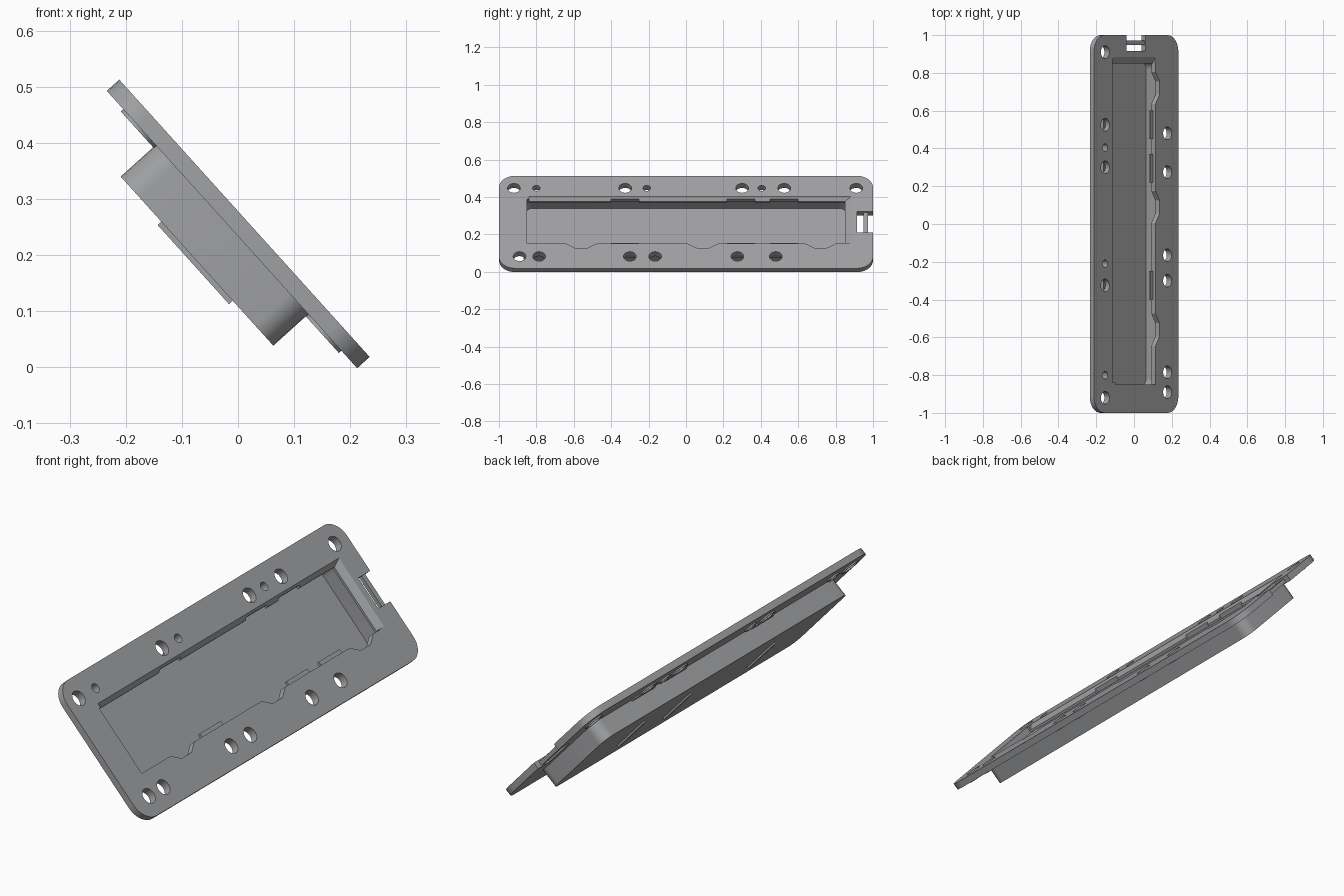
import bpy, bmesh, math
from mathutils import Matrix

if "Cube" in bpy.data.objects:
    bpy.data.objects.remove(bpy.data.objects["Cube"])

# Tilted frame: u runs down the slope, v along y, w out of the top face
C, S = 0.670, 0.742
TILT = Matrix(((C, 0, S, 0.0115), (0, 1, 0, 0), (-S, 0, C, 0.2657), (0, 0, 0, 1)))

GREY = bpy.data.materials.new("dark_grey")
GREY.diffuse_color = (0.35, 0.355, 0.365, 1)
GREY.use_nodes = True
GREY.node_tree.nodes["Principled BSDF"].inputs["Base Color"].default_value = GREY.diffuse_color


def loft(name, bottom, top, w0, w1):
    """Solid between two outlines with equal point counts, in the tilted frame."""
    bm = bmesh.new()
    a = [bm.verts.new((u, v, w0)) for u, v in bottom]
    b = [bm.verts.new((u, v, w1)) for u, v in top]
    bm.faces.new(a[::-1])
    bm.faces.new(b)
    n = len(a)
    for i in range(n):
        j = (i + 1) % n
        bm.faces.new((a[i], a[j], b[j], b[i]))
    bmesh.ops.recalc_face_normals(bm, faces=bm.faces)
    me = bpy.data.meshes.new(name)
    bm.to_mesh(me)
    bm.free()
    me.materials.append(GREY)
    ob = bpy.data.objects.new(name, me)
    bpy.context.collection.objects.link(ob)
    ob.matrix_world = TILT
    return ob


def prism(name, pts, w0, w1):
    return loft(name, pts, pts, w0, w1)


def rect(u0, u1, v0, v1):
    return [(u0, v0), (u1, v0), (u1, v1), (u0, v1)]


def rounded(hu, hv, r, seg=8):
    pts = []
    for k, (su, sv) in enumerate(((1, 1), (-1, 1), (-1, -1), (1, -1))):
        for i in range(seg + 1):
            t = math.pi / 2 * (k + i / seg)
            pts.append((su * (hu - r) + r * math.cos(t), sv * (hv - r) + r * math.sin(t)))
    return pts


def circle(u, v, r, n=24):
    return [(u + r * math.cos(2 * math.pi * i / n), v + r * math.sin(2 * math.pi * i / n))
            for i in range(n)]


def combine(ob, tool, op='DIFFERENCE'):
    m = ob.modifiers.new("bool", 'BOOLEAN')
    m.operation, m.object, m.solver = op, tool, 'EXACT'
    bpy.context.view_layer.objects.active = ob
    bpy.ops.object.modifier_apply(modifier=m.name)
    bpy.data.objects.remove(tool)


def smooth(ob):
    bpy.ops.object.select_all(action='DESELECT')
    ob.select_set(True)
    bpy.context.view_layer.objects.active = ob
    bpy.ops.object.shade_smooth_by_angle(angle=math.radians(30))


UPPER = (-0.92, -0.325, 0.30, 0.525, 0.91)
LOWER = (-0.89, -0.785, -0.30, -0.165, 0.275, 0.48)
SMALL = (-0.80, -0.21, 0.405)
CLIPS = ((-0.40, -0.25), (0.22, 0.37), (0.45, 0.60))
HOLES = ([(-0.245, y, 0.034) for y in UPPER] + [(0.247, y, 0.034) for y in LOWER]
         + [(-0.245, y, 0.02) for y in SMALL])

# Flange plate with rounded corners
flange = prism("flange_plate", rounded(0.333, 1.0, 0.085), -0.030, 0)

# Opening, with three scalloped lobes along the lower edge
edge = [(-0.165, 0.85), (-0.165, -0.85), (0.153, -0.85)]
for y in (-0.56, 0.09, 0.72):
    edge += [(0.153, y - 0.085), (0.185, y - 0.035), (0.185, y + 0.035), (0.153, y + 0.085)]
edge.append((0.153, 0.85))
combine(flange, prism("cut", edge, -0.05, 0.02))

# Sloped lead-in on the upper side and far end of the opening
combine(flange, loft("cut", rect(-0.164, 0.15, -0.84, 0.849),
                     rect(-0.187, 0.15, -0.84, 0.885), -0.020, 0.001))

# Clip slots along the upper edge
for y0, y1 in CLIPS:
    combine(flange, prism("cut", rect(-0.175, -0.15, y0, y1), -0.05, 0.02))

# Screw holes
for u, y, r in HOLES:
    combine(flange, prism("cut", circle(u, y, r), -0.05, 0.02))

# End notch
combine(flange, prism("cut", rect(-0.075, 0.075, 0.915, 1.05), -0.05, 0.02))
smooth(flange)

# Bar crossing the notch
prism("notch_bar", rect(-0.08, 0.08, 0.948, 0.972), -0.026, -0.008)

# Hollow tray below the flange
tray = prism("tray", rounded(0.203, 0.87, 0.05), -0.114, -0.029)
combine(tray, prism("cut", rounded(0.193, 0.858, 0.04), -0.104, 0.02))
smooth(tray)

# Raised collars under the screw holes
for u, y, r in HOLES:
    collar = prism("screw_collar", circle(u, y, r + 0.010), -0.036, -0.029)
    combine(collar, prism("cut", circle(u, y, r), -0.05, 0.02))
    smooth(collar)

# Clip tabs under the flange and slim cross ribs under the tray
for y0, y1 in CLIPS:
    for s in (-1, 1):
        lo, hi = sorted((s * 0.200, s * 0.223))
        prism("clip_tab", rect(lo, hi, y0, y1), -0.036, -0.029)
    prism("lower_lip_tab", rect(0.135, 0.155, y0, y1), -0.030, -0.018)
for y in (-0.43, 0.17, 0.50):
    prism("tray_rib", rect(-0.095, 0.095, y - 0.008, y + 0.008), -0.123, -0.113)
